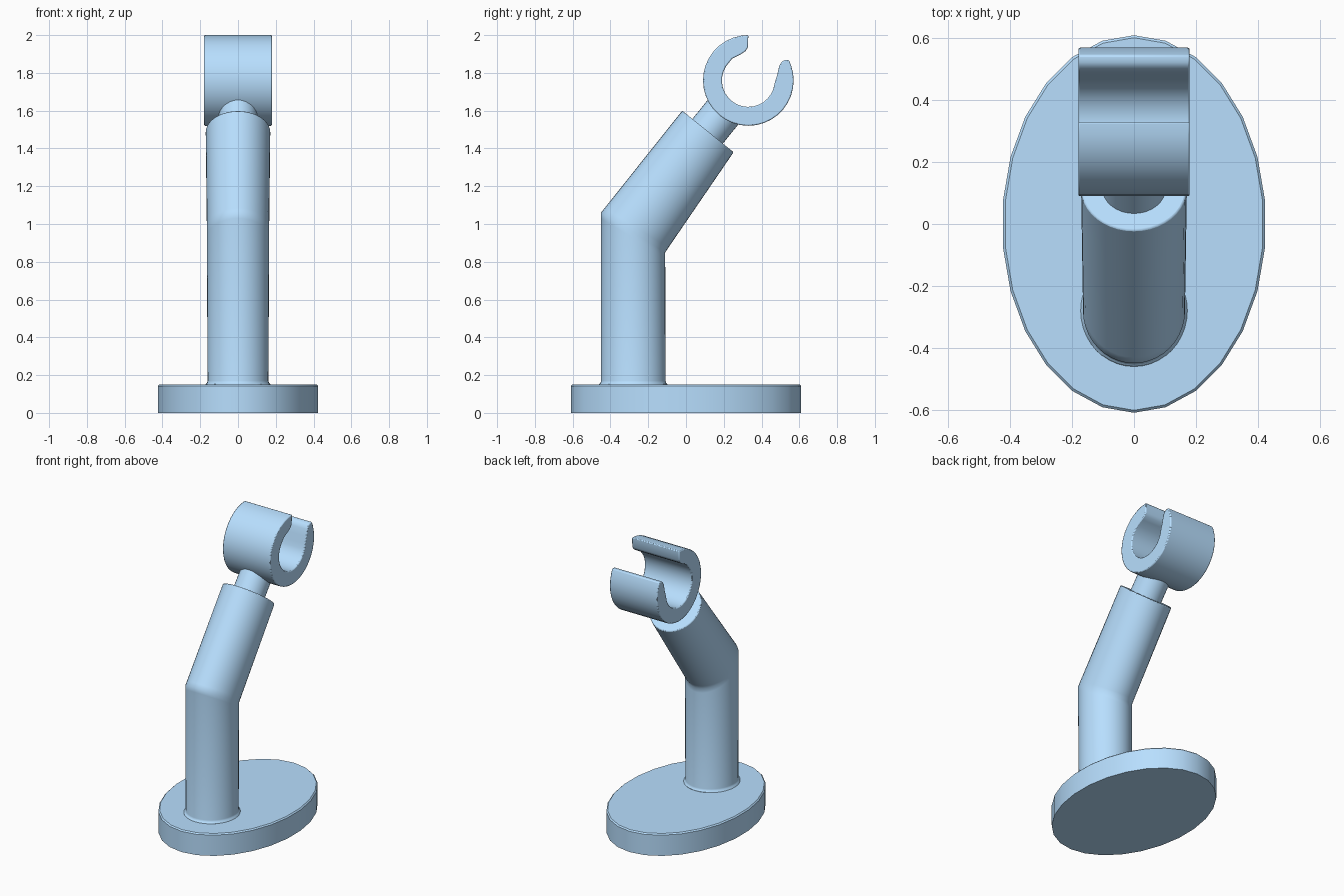
import bpy, bmesh
from math import sin, cos, pi, radians
from mathutils import Vector

if "Cube" in bpy.data.objects:
    bpy.data.objects.remove(bpy.data.objects["Cube"])

blue = bpy.data.materials.new("blue")
blue.diffuse_color = (.48, .74, 1.0, 1)
blue.use_nodes = True
blue.node_tree.nodes["Principled BSDF"].inputs["Base Color"].default_value = blue.diffuse_color


def finish(name, bm, bevel=0.0, segments=2, angle=35):
    bmesh.ops.recalc_face_normals(bm, faces=bm.faces)
    me = bpy.data.meshes.new(name)
    bm.to_mesh(me)
    bm.free()
    me.materials.append(blue)
    ob = bpy.data.objects.new(name, me)
    bpy.context.collection.objects.link(ob)
    bpy.ops.object.select_all(action='DESELECT')
    ob.select_set(True)
    bpy.context.view_layer.objects.active = ob
    if bevel:
        mod = ob.modifiers.new("soft_edges", 'BEVEL')
        mod.width, mod.segments = bevel, segments
        mod.limit_method, mod.angle_limit = 'ANGLE', radians(50)
    bpy.ops.object.shade_smooth_by_angle(angle=radians(angle))
    return ob


def loft(name, rings, n=32, **kw):
    """Each ring: back edge (y, z), front edge (y, z), half width in x."""
    bm = bmesh.new()
    loops = []
    for a, b, rx in rings:
        a, b = Vector((0, *a)), Vector((0, *b))
        mid, half = (a + b) / 2, (b - a) / 2
        loops.append([bm.verts.new(mid + half * cos(2 * pi * i / n)
                                   + Vector((rx * sin(2 * pi * i / n), 0, 0)))
                      for i in range(n)])
    for lo, hi in zip(loops, loops[1:]):
        for i in range(n):
            j = (i + 1) % n
            bm.faces.new((lo[i], lo[j], hi[j], hi[i]))
    bm.faces.new(loops[0])
    bm.faces.new(loops[-1])
    return finish(name, bm, **kw)


# Oval base plate with a slightly rounded top rim
loft("base", [((-.61, 0), (.61, 0), .427),
              ((-.61, .142), (.61, .142), .427),
              ((-.602, .15), (.602, .15), .419)], n=26)

# Bent arm: small foot fillet, upright, mitred bend, tilted upper part
loft("arm", [((-.462, .14), (-.098, .14), .175),
             ((-.462, .152), (-.098, .152), .172),
             ((-.453, .158), (-.105, .158), .164),
             ((-.45, .17), (-.108, .17), .161),
             ((-.45, 1.03), (-.11, .82), .165),
             ((-.45, 1.06), (-.11, .85), .165),
             ((-.431, 1.084), (-.093, .875), .165),
             ((-.02, 1.60), (.252, 1.38), .171)], n=40, bevel=.006, angle=45)

# Thin neck between the arm and the clip
d = Vector((.625, .78))
side = Vector((.78, -.625)) * .104
c = Vector((.118, 1.495))
loft("neck", [(c + d * t - side, c + d * t + side, .102) for t in (-.04, .145)])

# Open C-shaped clip: outer arc plus the shaped inner outline
profile = [(.33 + .24 * cos(radians(a)), 1.76 + .24 * sin(radians(a)))
           for a in range(90, 381, 10)]
profile += [(.545, 1.868), (.522, 1.868), (.505, 1.857), (.493, 1.835),
            (.483, 1.79), (.469, 1.745)]
profile += [(.33 + .14 * cos(radians(a)), 1.76 + .14 * sin(radians(a)))
            for a in range(340, 139, -12)]
profile += [(.245, 1.876), (.29, 1.898), (.315, 1.915), (.328, 1.935)]
bm = bmesh.new()
face = bm.faces.new([bm.verts.new((-.18, y, z)) for y, z in profile])
geo = bmesh.ops.extrude_face_region(bm, geom=[face])["geom"]
bmesh.ops.translate(bm, vec=(.36, 0, 0),
                    verts=[v for v in geo if isinstance(v, bmesh.types.BMVert)])
finish("clip", bm, bevel=.006, angle=40)
